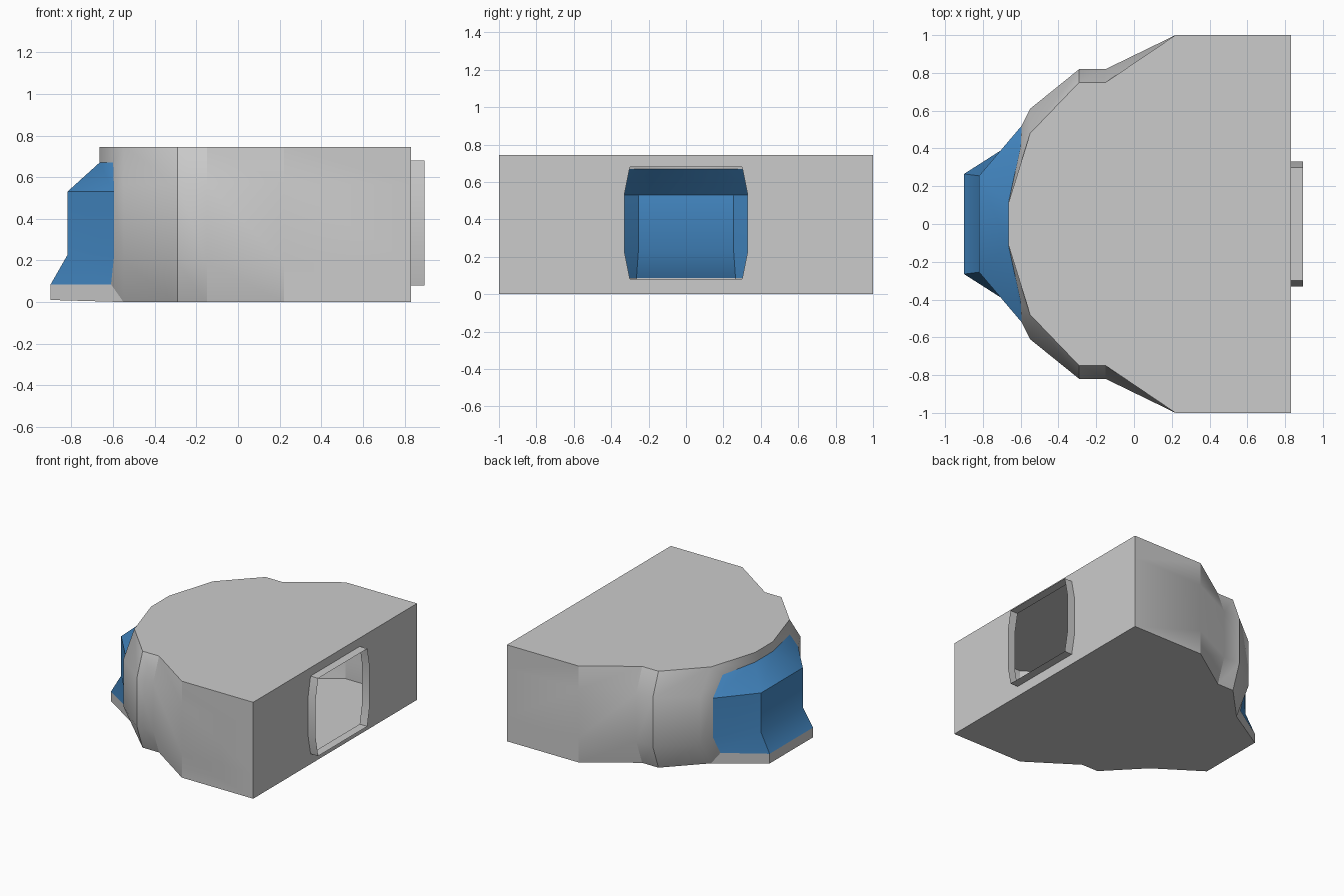
import bpy, bmesh, math

if "Cube" in bpy.data.objects:
    bpy.data.objects.remove(bpy.data.objects["Cube"])

H = 0.745
LEVELS = [0.0, 0.19, 0.565, H]

# Side wall stations: x, y at mid height, y at top and bottom
STATIONS = [(0.83, 1, 1), (0.22, 1, 1), (-0.15, 0.82, 0.75),
            (-0.29, 0.82, 0.75), (-0.55, 0.61, 0.48)]

# Window: outer edge column and inner column (y > 0 half), bottom to top
EDGE = [(-0.61, 0.45, 0.085), (-0.595, 0.52, 0.225),
        (-0.595, 0.52, 0.53), (-0.60, 0.41, 0.67)]
INNER = [(-0.90, 0.265, 0.085), (-0.82, 0.255, 0.225),
         (-0.82, 0.255, 0.53), (-0.665, 0.11, 0.67)]
NOSE_TOP = (-0.665, 0.11, H)
NOSE_LOW = (-0.90, 0.265, 0.01)


def flip(p):
    return (p[0], -p[1], p[2])


def strip(a, b):
    """Quads between two columns, with their mirror copies."""
    quads = [[a[i], b[i], b[i + 1], a[i + 1]] for i in range(len(a) - 1)]
    return quads + [[flip(p) for p in q] for q in quads]


def make(name, faces, color=None):
    bm = bmesh.new()
    for f in faces:
        bm.faces.new([bm.verts.new(p) for p in f])
    bmesh.ops.remove_doubles(bm, verts=bm.verts, dist=0.0005)
    bmesh.ops.recalc_face_normals(bm, faces=bm.faces)
    # Keep normals pointing away from the middle of the model
    out = sum(f.normal.dot(f.calc_center_median()) * f.calc_area() for f in bm.faces)
    if out < 0:
        bmesh.ops.reverse_faces(bm, faces=bm.faces)
    me = bpy.data.meshes.new(name)
    bm.to_mesh(me)
    bm.free()
    ob = bpy.data.objects.new(name, me)
    bpy.context.collection.objects.link(ob)
    if color:
        mat = bpy.data.materials.new(name)
        mat.diffuse_color = color
        mat.use_nodes = True
        mat.node_tree.nodes["Principled BSDF"].inputs["Base Color"].default_value = mat.diffuse_color
        me.materials.append(mat)
    bpy.ops.object.select_all(action='DESELECT')
    ob.select_set(True)
    bpy.context.view_layer.objects.active = ob
    bpy.ops.object.shade_smooth_by_angle(angle=math.radians(30))
    return ob


# Side walls
cols = [[(x, yi if k in (0, 3) else ym, z) for k, z in enumerate(LEVELS)]
        for x, ym, yi in STATIONS]
faces = []
for a, b in zip(cols, cols[1:] + [EDGE]):
    faces += strip(a, b)

# Surround above and below the window
last = cols[-1]
faces += strip([last[3], EDGE[3]], [NOSE_TOP, INNER[3]])
faces += strip([last[0], EDGE[0]], [NOSE_LOW, INNER[0]])
faces.append([NOSE_TOP, INNER[3], flip(INNER[3]), flip(NOSE_TOP)])
faces.append([NOSE_LOW, INNER[0], flip(INNER[0]), flip(NOSE_LOW)])

# Roof and floor
top = [c[3] for c in cols] + [NOSE_TOP]
low = [c[0] for c in cols]
faces.append(top + [flip(p) for p in reversed(top)])
faces.append(low + [flip(p) for p in reversed(low)])
faces.append([low[-1], NOSE_LOW, flip(NOSE_LOW), flip(low[-1])])

# End wall around the port
port = [(0.83, 0.30, 0.08), (0.83, 0.33, 0.23), (0.83, 0.33, 0.53), (0.83, 0.30, 0.68)]
wall = cols[0]
side = wall + port[::-1]
faces += [side, [flip(p) for p in side]]
faces.append([wall[3], port[3], flip(port[3]), flip(wall[3])])
faces.append([wall[0], port[0], flip(port[0]), flip(wall[0])])
make("shell_body", faces)

# Window panel
panel = strip(EDGE, INNER)
panel += [[INNER[i], flip(INNER[i]), flip(INNER[i + 1]), INNER[i + 1]] for i in range(3)]
make("window_panel", panel, (0.06, 0.26, 0.58, 1))

# Protruding port rim
ring = port + [flip(p) for p in reversed(port)]
rim = []
for a, b in zip(ring, ring[1:] + ring[:1]):
    rim.append([a, b, (0.895, b[1], b[2]), (0.895, a[1], a[2])])
make("port_rim", rim)
